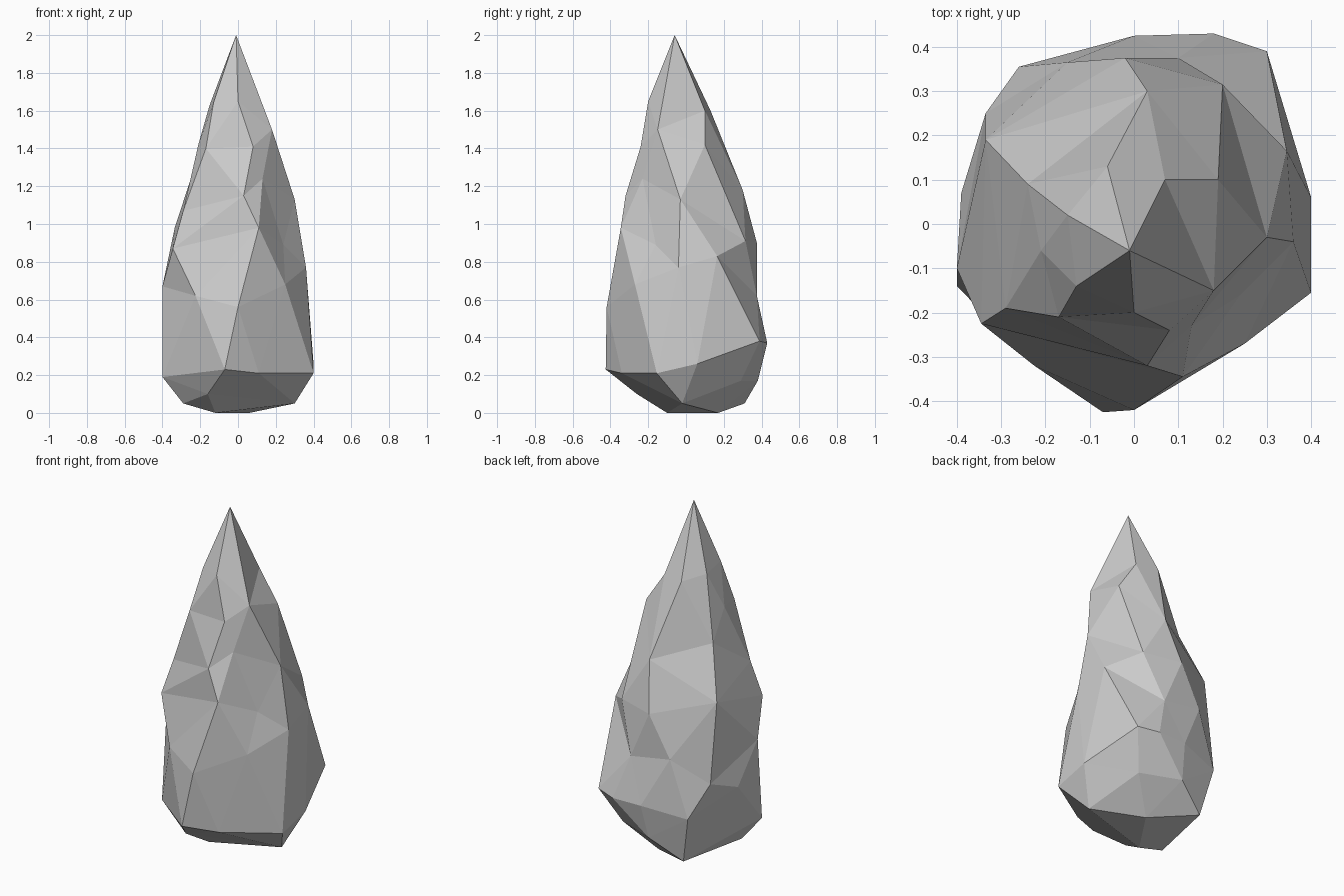
import bpy, bmesh, math
from mathutils import Vector

# Corner points of the chipped stone, in bands from tip to base
tip = [(-.01, -.06, 2), (0, -.2, 1.65), (-.13, -.14, 1.64), (-.15, .02, 1.63),
       (-.06, .13, 1.6), (.07, .1, 1.6), (.18, -.15, 1.5),
       (.08, -.24, 1.41), (-.17, -.21, 1.4), (-.21, -.06, 1.42), (.19, .1, 1.42)]
middle = [(.13, -.23, 1.24), (.03, -.32, 1.15), (.3, -.03, 1.13), (.2, .315, .91),
          (.03, .3, 1.18), (-.24, .09, 1.27), (-.29, -.19, 1.07), (.11, -.345, .98),
          (.24, -.16, .89), (-.02, .375, .9), (-.345, -.225, .87), (.345, .165, .83)]
belly = [(.36, -.04, .77), (-.4, -.1, .67), (.25, -.27, .68), (-.225, -.32, .62),
         (-.15, .365, .66), (.1, .375, .62), (-.335, .19, .98), (-.335, .25, .52),
         (0, -.42, .56), (-.39, .07, .45), (.3, .39, .38), (.18, .43, .37),
         (0, .425, .37), (-.26, .355, .33)]
base = [(-.07, -.425, .23), (.11, -.34, .21), (.4, -.155, .21), (.4, .06, .26),
        (-.4, -.14, .19), (.21, .29, .17), (-.02, .38, .17), (-.16, -.26, .1),
        (-.29, -.11, .05), (.3, -.02, .05), (-.2, .31, .05), (.06, .17, 0),
        (-.12, -.1, 0)]


def on_ball(p):
    """Spread a point over a unit ball by its bearing and height."""
    a = math.atan2(p.y + .06 * (p.z / 2) ** 2, p.x + .005 * p.z)
    u = (p.z - .8) / .42 - 4 * max(0, .22 - p.z) + 3 * max(0, p.z - 1.7)
    return Vector((math.cos(a) / math.cosh(u), math.sin(a) / math.cosh(u), math.tanh(u)))


# Facet the ball, then move each corner to its place to make the chips and dents
bm = bmesh.new()
home = {}
for p in map(Vector, tip + middle + belly + base):
    home[bm.verts.new(on_ball(p))] = p
bmesh.ops.convex_hull(bm, input=bm.verts[:])
for v in bm.verts:
    v.co = home[v]
bmesh.ops.recalc_face_normals(bm, faces=bm.faces[:])

mesh = bpy.data.meshes.new("stone_spike")
bm.to_mesh(mesh)
bm.free()
bpy.context.collection.objects.link(bpy.data.objects.new("stone_spike", mesh))
